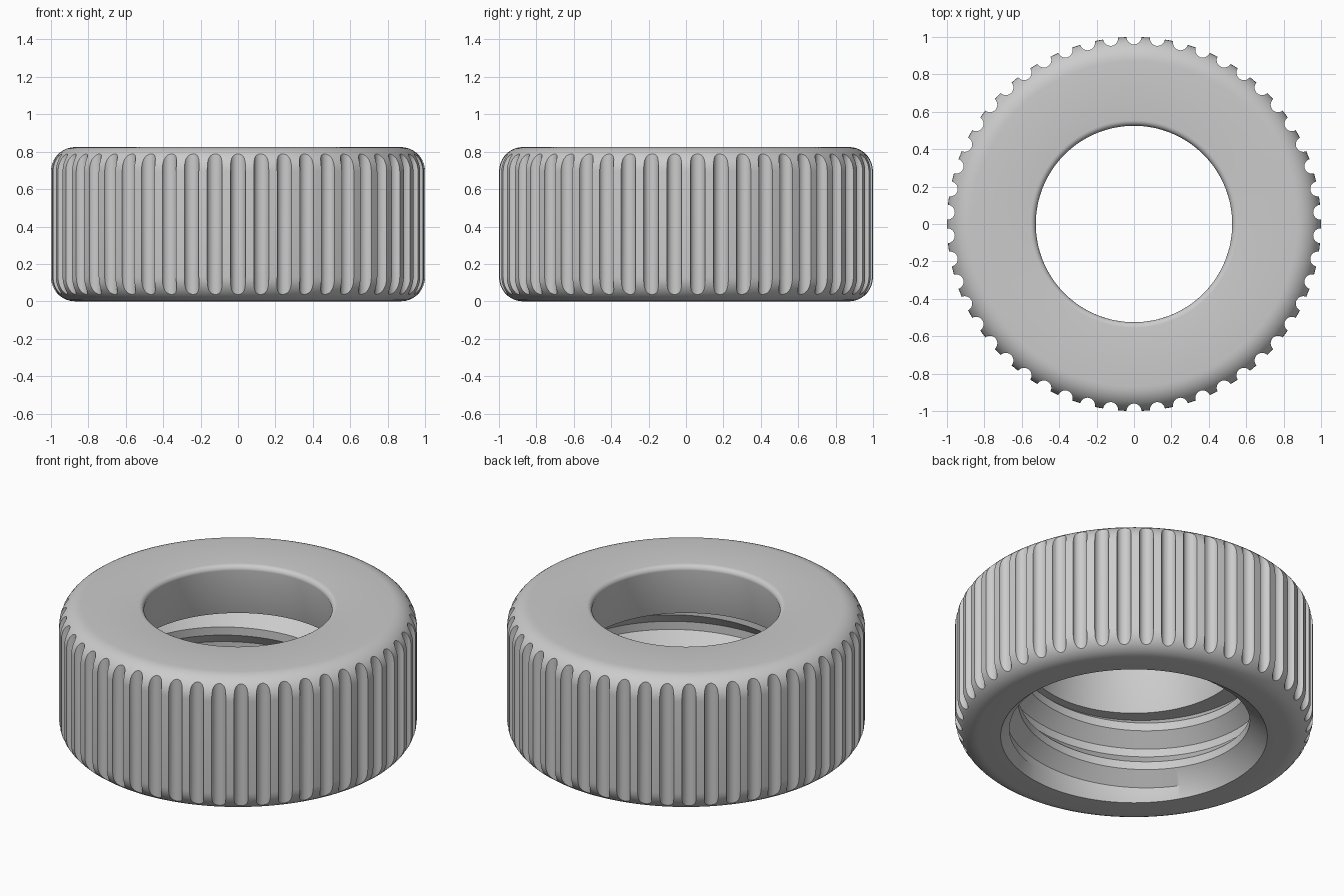
import bpy, bmesh, math

if "Cube" in bpy.data.objects:
    bpy.data.objects.remove(bpy.data.objects["Cube"])

HEIGHT, FILLET = 0.825, 0.13
CREST, ROOT, PITCH = 0.647, 0.722, 0.25
Z_LOW, Z_LEDGE = 0.07, 0.496
COLUMNS, FLUTES = 200, 50
# thread shape over one turn: (height fraction, radius)
THREAD = [(0.0, CREST), (0.2, CREST), (0.5, ROOT), (0.7, ROOT), (1.0, CREST)]


def thread_radius(z, shift):
    f = ((z - shift) / PITCH) % 1.0
    for (f0, r0), (f1, r1) in zip(THREAD, THREAD[1:]):
        if f <= f1:
            return r0 + (r1 - r0) * (f - f0) / (f1 - f0)
    return CREST


def arc(cr, cz, rad, a0, a1, n):
    return [(cr + rad * math.cos(math.radians(a0 + (a1 - a0) * i / n)),
             cz + rad * math.sin(math.radians(a0 + (a1 - a0) * i / n))) for i in range(n + 1)]


def section(angle):
    """Closed (radius, height) section of the ring at one angle."""
    shift = PITCH * angle / (2 * math.pi)
    pts = [(0.745, 0.0)]
    # rounded outer wall
    pts += arc(1 - FILLET, FILLET, FILLET, -90, 0, 9)
    pts += arc(1 - FILLET, HEIGHT - FILLET, FILLET, 0, 90, 9)
    # rounded top lip and flared opening down to the ledge
    pts += arc(0.525 + 0.03, HEIGHT - 0.03, 0.03, 90, 180, 5)
    pts += [(0.603, Z_LEDGE)]
    # internal thread from the ledge down to the entry chamfer
    pts += [(thread_radius(Z_LEDGE, shift), Z_LEDGE)]
    for k in range(2, -3, -1):
        for f, _ in reversed(THREAD[:-1]):
            z = min(max(shift + (k + f) * PITCH, Z_LOW), Z_LEDGE)
            pts.append((thread_radius(z, shift), z))
    pts.append((thread_radius(Z_LOW, shift), Z_LOW))
    return pts


def make_object(name, bm):
    mesh = bpy.data.meshes.new(name)
    bm.to_mesh(mesh)
    bm.free()
    obj = bpy.data.objects.new(name, mesh)
    bpy.context.collection.objects.link(obj)
    return obj


# threaded ring body
bm = bmesh.new()
rows = []
for i in range(COLUMNS + 1):
    a = 2 * math.pi * i / COLUMNS
    rows.append([bm.verts.new((r * math.cos(a), r * math.sin(a), z)) for r, z in section(a)])
for r0, r1 in zip(rows, rows[1:]):
    n = len(r0)
    for j in range(n):
        k = (j + 1) % n
        bm.faces.new((r0[j], r1[j], r1[k], r0[k]))
bmesh.ops.remove_doubles(bm, verts=bm.verts, dist=1e-5)
bmesh.ops.recalc_face_normals(bm, faces=bm.faces)
ring = make_object("threaded_ring", bm)

# round grip flutes cut into the outer wall
bm = bmesh.new()
for i in range(FLUTES):
    a = 2 * math.pi * i / FLUTES - math.pi / 2
    made = bmesh.ops.create_cone(bm, cap_ends=True, segments=24, radius1=0.04, radius2=0.04, depth=1.2)
    bmesh.ops.translate(bm, verts=made["verts"], vec=(math.cos(a), math.sin(a), HEIGHT / 2))
cutter = make_object("flute_cutter", bm)
cutter.hide_render = True

mod = ring.modifiers.new("flutes", 'BOOLEAN')
mod.operation = 'DIFFERENCE'
mod.solver = 'EXACT'
mod.object = cutter
bpy.context.view_layer.objects.active = ring
ring.select_set(True)
bpy.ops.object.modifier_apply(modifier=mod.name)
bpy.data.objects.remove(cutter)

# plain grey material and smooth shading with sharp edges
grey = bpy.data.materials.new("light_grey")
grey.diffuse_color = (0.6, 0.6, 0.6, 1)
grey.use_nodes = True
grey.node_tree.nodes["Principled BSDF"].inputs["Base Color"].default_value = grey.diffuse_color
ring.data.materials.clear()
ring.data.materials.append(grey)
bpy.ops.object.shade_smooth_by_angle(angle=math.radians(30))
